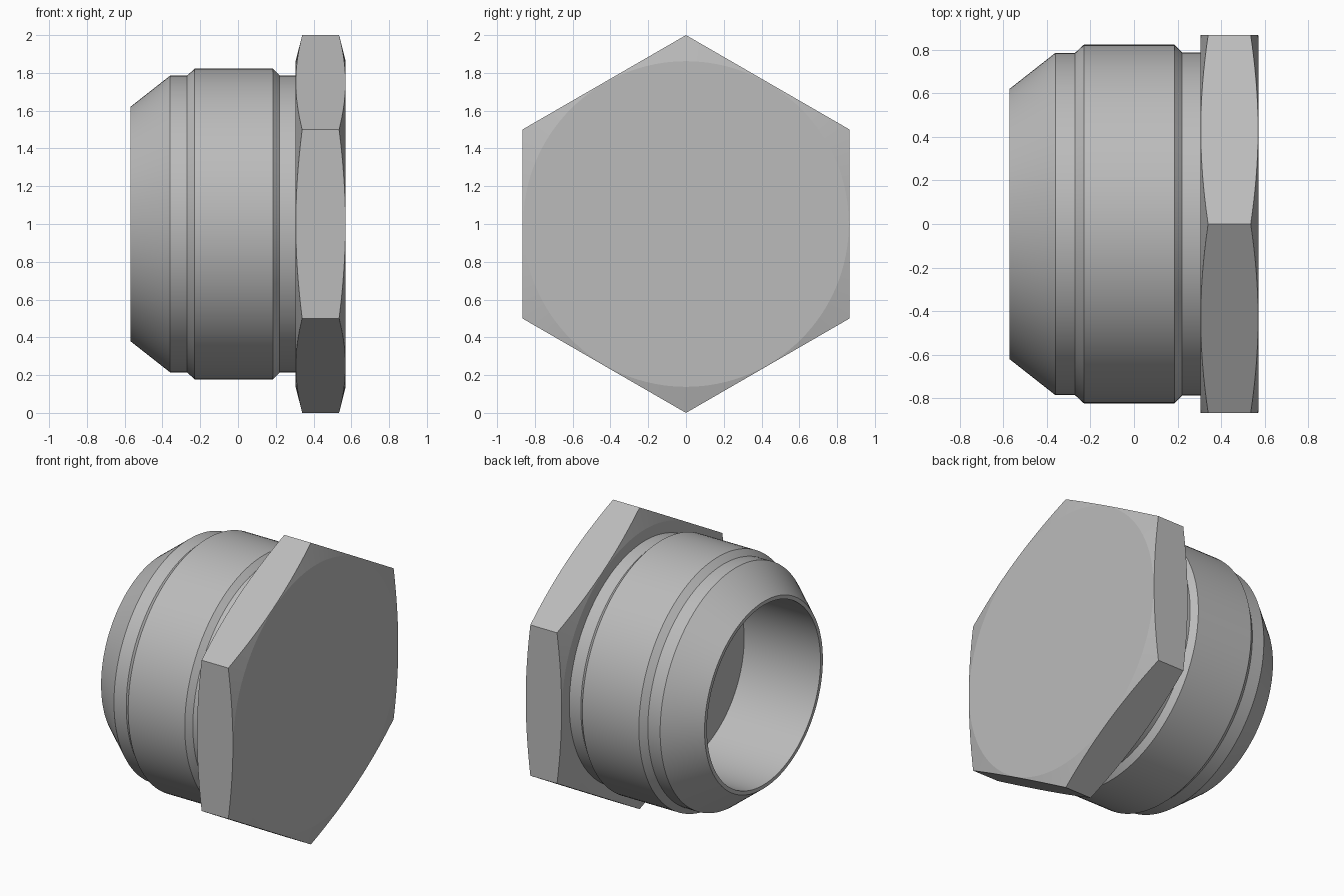
import bpy, bmesh, math
from mathutils import Vector

cube = bpy.data.objects.get("Cube")
if cube:
    bpy.data.objects.remove(cube, do_unlink=True)

SEGMENTS = 128
CENTRE = Vector((0, 0, 1))
APOTHEM = math.sqrt(3) / 2

steel = bpy.data.materials.new("grey_metal")
steel.use_nodes = True
grey = (0.5, 0.5, 0.5, 1)
steel.diffuse_color = grey
steel.node_tree.nodes["Principled BSDF"].inputs["Base Color"].default_value = grey


def revolve(profile):
    """Turn (x, radius) points about the lengthwise axis and cap both ends."""
    bm = bmesh.new()
    rings = []
    for x, r in profile:
        angles = [math.tau * i / SEGMENTS for i in range(SEGMENTS)]
        rings.append([bm.verts.new((x, r * math.cos(a), 1 + r * math.sin(a))) for a in angles])
    for a, b in zip(rings, rings[1:]):
        for i in range(SEGMENTS):
            j = (i + 1) % SEGMENTS
            bm.faces.new((a[i], a[j], b[j], b[i]))
    bm.faces.new(rings[0])
    bm.faces.new(rings[-1])
    bmesh.ops.recalc_face_normals(bm, faces=bm.faces)
    return bm


def finish(bm, name):
    bmesh.ops.recalc_face_normals(bm, faces=bm.faces)
    mesh = bpy.data.meshes.new(name)
    bm.to_mesh(mesh)
    bm.free()
    mesh.materials.append(steel)
    obj = bpy.data.objects.new(name, mesh)
    bpy.context.collection.objects.link(obj)
    bpy.ops.object.select_all(action="DESELECT")
    obj.select_set(True)
    bpy.context.view_layer.objects.active = obj
    bpy.ops.object.shade_smooth_by_angle(angle=math.radians(10))


# Hollow plug body: blind bore, tapered nose, raised band, neck
finish(revolve([
    (-0.01, 0.595), (-0.57, 0.595), (-0.57, 0.62), (-0.36, 0.785),
    (-0.27, 0.785), (-0.23, 0.822), (0.185, 0.822), (0.22, 0.787), (0.31, 0.787),
]), "plug_body")

# Hex head: chamfered disc trimmed by six flats
head = revolve([(0.305, 0.862), (0.355, 1.06), (0.52, 1.06), (0.57, 0.862)])
for i in range(6):
    a = i * math.tau / 6
    normal = Vector((0, math.cos(a), math.sin(a)))
    cut = bmesh.ops.bisect_plane(
        head, geom=head.verts[:] + head.edges[:] + head.faces[:],
        plane_co=CENTRE + normal * APOTHEM, plane_no=normal, clear_outer=True)
    edges = [e for e in cut["geom_cut"] if isinstance(e, bmesh.types.BMEdge)]
    bmesh.ops.edgeloop_fill(head, edges=edges)
finish(head, "hex_head")
